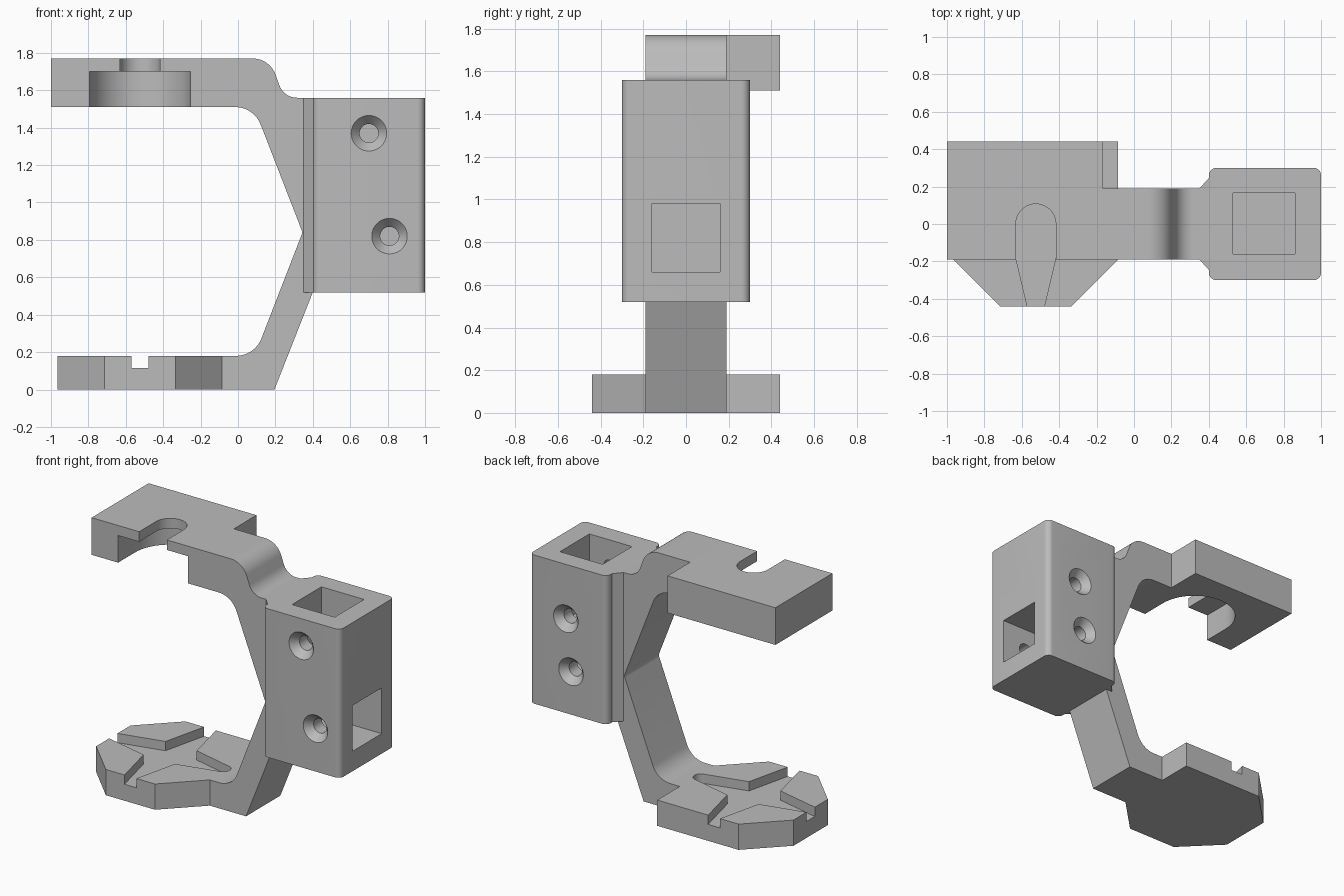
import bpy, bmesh, math
from mathutils import Vector, Matrix

cube = bpy.data.objects.get("Cube")
if cube:
    bpy.data.objects.remove(cube, do_unlink=True)

grey = bpy.data.materials.new("plain_grey")
grey.use_nodes = True
grey.diffuse_color = (0.5, 0.5, 0.5, 1)
grey.node_tree.nodes["Principled BSDF"].inputs["Base Color"].default_value = (0.5, 0.5, 0.5, 1)


def rounded(points, steps=10):
    """Outline whose corners (x, y, radius) become fillets."""
    out = []
    for i, p in enumerate(points):
        c = Vector(p[:2])
        if len(p) < 3:
            out.append(c)
            continue
        a = (Vector(points[i - 1][:2]) - c).normalized()
        b = (Vector(points[(i + 1) % len(points)][:2]) - c).normalized()
        half = a.angle(b) / 2
        centre = c + (a + b).normalized() * p[2] / math.sin(half)
        start = c + a * p[2] / math.tan(half) - centre
        end = c + b * p[2] / math.tan(half) - centre
        turn = math.atan2(start.x * end.y - start.y * end.x, start.dot(end))
        for k in range(steps + 1):
            out.append(centre + Matrix.Rotation(turn * k / steps, 2) @ start)
    return out


def make(name, bm):
    bmesh.ops.recalc_face_normals(bm, faces=bm.faces)
    mesh = bpy.data.meshes.new(name)
    bm.to_mesh(mesh)
    bm.free()
    mesh.materials.append(grey)
    ob = bpy.data.objects.new(name, mesh)
    bpy.context.collection.objects.link(ob)
    return ob


def prism(name, outline, low, high, along_y=False):
    """Extrude an outline along z, or an xz outline along y."""
    def place(p, h):
        return (p[0], h, p[1]) if along_y else (p[0], p[1], h)
    bm = bmesh.new()
    face = bm.faces.new([bm.verts.new(place(p, low)) for p in outline])
    new = bmesh.ops.extrude_face_region(bm, geom=[face])["geom"]
    shift = Vector(place((0, 0), high - low))
    bmesh.ops.translate(bm, vec=shift, verts=[v for v in new if isinstance(v, bmesh.types.BMVert)])
    return make(name, bm)


def box(name, x, y, z):
    return prism(name, [(x[0], y[0]), (x[1], y[0]), (x[1], y[1]), (x[0], y[1])], *z)


def cone(name, x, z, y0, y1, r0, r1):
    """Round cutter along y, radius r0 at y0 and r1 at y1."""
    bm = bmesh.new()
    turn = Matrix.Translation((x, (y0 + y1) / 2, z)) @ Matrix.Rotation(
        math.copysign(math.pi / 2, y0 - y1), 4, 'X')
    bmesh.ops.create_cone(bm, cap_ends=True, segments=40, radius1=r0, radius2=r1,
                          depth=abs(y1 - y0), matrix=turn)
    return make(name, bm)


def cut(ob, cutters):
    for c in cutters:
        c.hide_render = True
        mod = ob.modifiers.new("cut", 'BOOLEAN')
        mod.operation, mod.solver, mod.object = 'DIFFERENCE', 'EXACT', c
    bpy.context.view_layer.update()
    graph = bpy.context.evaluated_depsgraph_get()
    mesh = bpy.data.meshes.new_from_object(ob.evaluated_get(graph))
    ob.modifiers.clear()
    ob.data = mesh
    for c in cutters:
        bpy.data.objects.remove(c, do_unlink=True)


W = 0.19          # half width of the arm
CX = -0.525       # centre of both jaws
TAB = -0.02       # where the lower jaw meets the arm

# Curved arm joining the jaws to the post
arm = prism("clamp_arm", rounded([
    (-0.165, 1.77), (0.17, 1.77, 0.13), (0.245, 1.56, 0.1), (0.35, 1.56),
    (0.35, 0.52), (0.40, 0.52), (0.195, 0), (TAB, 0), (TAB, 0.18),
    (0.089, 0.18, 0.145), (0.345, 0.84, 0.04), (0.085, 1.51, 0.145),
    (-0.165, 1.51)]), -W, W, True)

# Upper jaw with a stepped U slot open to the front
upper = box("upper_jaw", (-1, -0.165), (-W, 0.44), (1.51, 1.77))


def u_slot(name, r, low, high):
    arc = [(CX + r * math.cos(math.pi * i / 32), r * math.sin(math.pi * i / 32)) for i in range(33)]
    return prism(name, arc + [(CX - r, -0.5), (CX + r, -0.5)], low, high)


cut(upper, [u_slot("wide_slot", 0.27, 1.4, 1.70), u_slot("narrow_slot", 0.107, 1.6, 1.9)])

# Lower jaw: octagon with one square corner and a tab to the arm
R, S = 0.44, 0.19
lower = prism("lower_jaw", [
    (CX - R, -S), (CX - S, -R), (CX + S, -R), (CX + R, -S), (TAB, -W),
    (TAB, W), (CX + R, W), (CX + R, R), (CX - S, R), (CX - R, S)], 0, 0.18)

# Four tapering grooves crossing at its centre; the one by the arm ends round
grooves = []
for k in range(4):
    turn = Matrix.Rotation(k * math.pi / 2, 2)
    if k == 0:
        tip = [(0.41 + 0.05 * math.cos(a), 0.05 * math.sin(a))
               for a in [math.pi * (i / 12 - 0.5) for i in range(13)]]
    else:
        tip = [(0.48, -0.036), (0.48, 0.036)]
    shape = [Vector((CX, 0)) + turn @ Vector(p) for p in [(0, -0.15)] + tip + [(0, 0.15)]]
    grooves.append(prism("groove", shape, 0.115, 0.3))
cut(lower, grooves)

# Post with a chamfered neck
post = prism("post", rounded([
    (0.35, -W), (0.40, -0.245), (0.40, -0.3, 0.04), (1, -0.3, 0.04),
    (1, 0.3, 0.04), (0.40, 0.3, 0.04), (0.40, 0.245), (0.35, W)]), 0.52, 1.56)

# Square sockets in its top and outer side, and countersunk screw holes
cutters = [box("top_socket", (0.53, 0.86), (-0.16, 0.165), (1.06, 1.7)),
           box("side_socket", (0.53, 1.1), (-0.16, 0.16), (0.66, 0.98))]
for x, z, side in [(0.70, 1.37, -1), (0.81, 0.82, -1), (0.72, 1.18, 1), (0.68, 0.82, 1)]:
    cutters.append(cone("countersink", x, z, side * 0.31, side * 0.25, 0.104, 0.05))
    cutters.append(cone("screw_hole", x, z, side * 0.27, side * 0.1, 0.05, 0.05))
cut(post, cutters)

# Smooth the rounded faces, keep edges sharp
bpy.ops.object.select_all(action='DESELECT')
for ob in (arm, upper, lower, post):
    ob.select_set(True)
bpy.context.view_layer.objects.active = post
bpy.ops.object.shade_smooth_by_angle(angle=math.radians(30))
